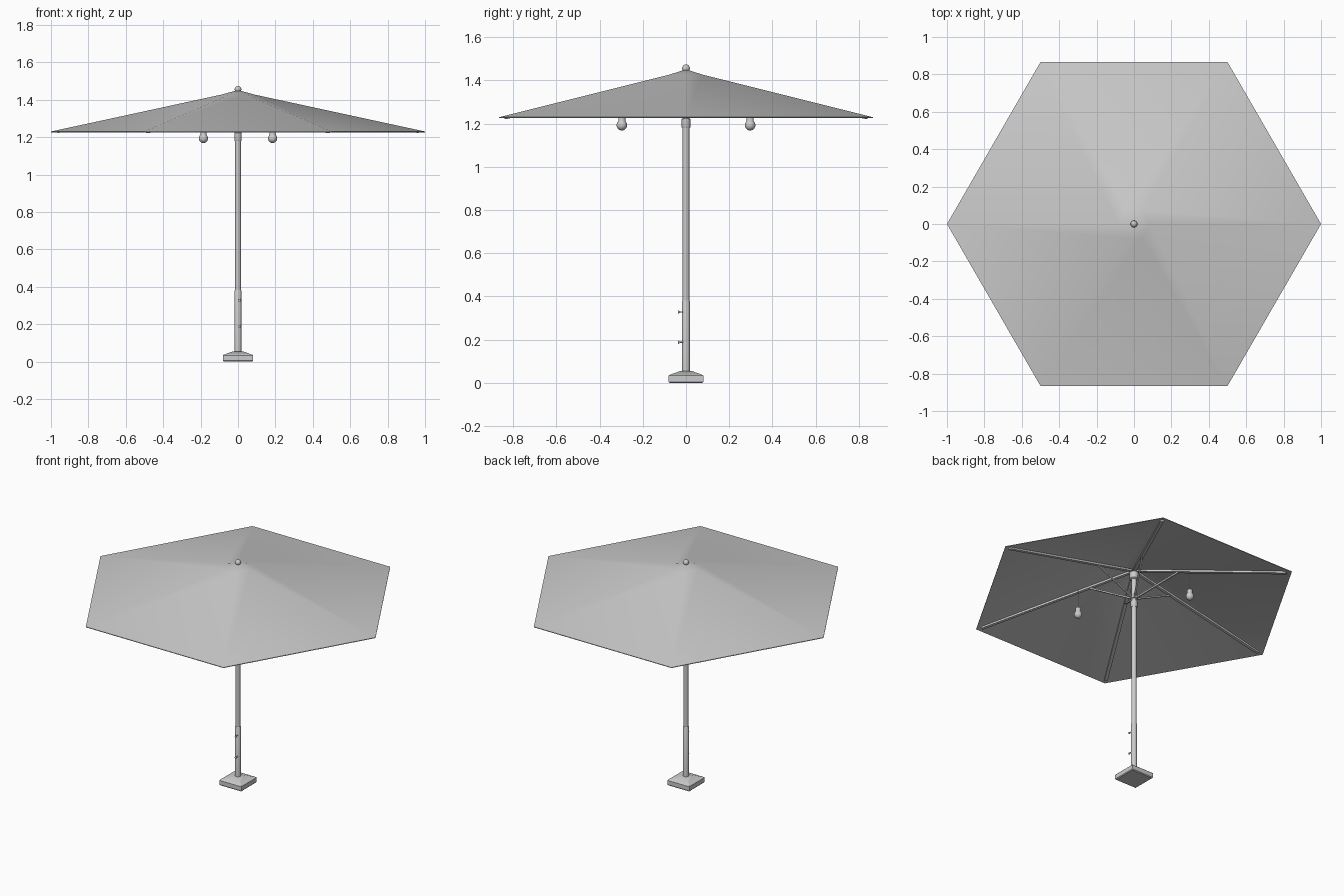
import bpy, bmesh, math
from mathutils import Vector, Matrix

cube = bpy.data.objects.get("Cube")
if cube:
    bpy.data.objects.remove(cube, do_unlink=True)

grey = bpy.data.materials.new("plain grey")
grey.use_nodes = True
tone = (0.6, 0.6, 0.6, 1)
grey.diffuse_color = tone
grey.node_tree.nodes["Principled BSDF"].inputs["Base Color"].default_value = tone


def finish(name, bm, angle=30):
    bmesh.ops.recalc_face_normals(bm, faces=bm.faces)
    mesh = bpy.data.meshes.new(name)
    bm.to_mesh(mesh)
    bm.free()
    mesh.materials.append(grey)
    obj = bpy.data.objects.new(name, mesh)
    bpy.context.collection.objects.link(obj)
    bpy.ops.object.select_all(action='DESELECT')
    obj.select_set(True)
    bpy.context.view_layer.objects.active = obj
    bpy.ops.object.shade_smooth_by_angle(angle=math.radians(angle))
    return obj


def lathe(name, profile, sides=24, matrix=None, turn=0.0, angle=30, closed=False):
    """Spin a (radius, height) profile; open ends are capped."""
    bm = bmesh.new()
    rings = []
    for r, z in profile:
        if r == 0:
            rings.append([bm.verts.new((0, 0, z))] * sides)
        else:
            rings.append([bm.verts.new((r * math.cos(turn + 2 * math.pi * i / sides),
                                        r * math.sin(turn + 2 * math.pi * i / sides), z))
                          for i in range(sides)])
    pairs = list(zip(rings, rings[1:]))
    for a, b in pairs:
        for i in range(sides):
            j = (i + 1) % sides
            bm.faces.new(list(dict.fromkeys((a[i], a[j], b[j], b[i]))))
    for ring in (rings[0], rings[-1]):
        if len(set(ring)) > 1:
            bm.faces.new(ring)
    if matrix:
        bm.transform(matrix)
    return finish(name, bm, angle)


def bar(name, start, end, width, height):
    """Square bar between two points, upright in cross-section."""
    start, end = Vector(start), Vector(end)
    along = end - start
    bm = bmesh.new()
    bmesh.ops.create_cube(bm, size=1)
    bm.transform(Matrix.Translation((start + end) / 2)
                 @ along.to_track_quat('Y', 'Z').to_matrix().to_4x4()
                 @ Matrix.Diagonal((width, along.length, height, 1)))
    return finish(name, bm)


def ball(r, z, start, end, steps=8):
    """Arc of profile points, angles measured from straight down."""
    return [(max(0, round(r * math.sin(a), 5)), z - r * math.cos(a))
            for a in (math.radians(start + (end - start) * i / steps) for i in range(steps + 1))]


# Square foot with a sloping top
q = math.sqrt(2)
lathe("base", [(0.076 * q, 0), (0.08 * q, 0.005), (0.08 * q, 0.033), (0.076 * q, 0.037),
               (0.026 * q, 0.055)], 4, turn=math.pi / 4, angle=20)

# Pole, lower sleeve, runner and top hub
lathe("pole", [(0.0155, 0.05), (0.0155, 1.42)])
lathe("lower_sleeve", [(0.018, 0.045), (0.018, 0.378), (0.016, 0.382)])
lathe("runner", [(0.0185, 1.18), (0.02, 1.183), (0.02, 1.222), (0.017, 1.225), (0.017, 1.235),
                 (0.023, 1.237), (0.023, 1.255), (0.017, 1.258)])
lathe("top_hub", [(0.018, 1.37), (0.026, 1.375), (0.026, 1.415), (0.018, 1.425)])

# Clamp screws on the sleeve
for i, z in enumerate((0.188, 0.328)):
    place = Matrix.Translation((0.008, -0.012, z)) @ Matrix.Rotation(math.pi / 2, 4, 'X')
    lathe(f"clamp_screw_{i + 1}", [(0.003, 0), (0.003, 0.014), (0.007, 0.022), (0.007, 0.024)],
          12, place)

# Six-sided canopy with a steeper crown and a thin turned-under skin
lathe("canopy", [(0, 1.444), (0.083, 1.423), (0.985, 1.229), (1, 1.226), (1, 1.230),
                 (0.085, 1.428), (0, 1.452)], 6, angle=40)
lathe("finial", [(0.009, 1.44)] + ball(0.018, 1.456, 30, 180))


def rib_height(r):
    return 1.418 - 0.198 * (r - 0.08) / 0.915


# Ribs under each fold, with struts back to the runner
for i in range(6):
    a = i * math.pi / 3
    out = Vector((math.cos(a), math.sin(a), 0))

    def at(r, z):
        return out * r + Vector((0, 0, z))

    bar(f"rib_{i + 1}", at(0.02, rib_height(0.02) - 0.005), at(0.965, rib_height(0.965) + 0.001),
        0.02, 0.012)
    bar(f"strut_{i + 1}", at(0.018, 1.246), at(0.28, rib_height(0.28) - 0.008), 0.009, 0.009)

# Two hanging bulbs on opposite ribs
for side, label in ((1, "left"), (-1, "right")):
    spot = Matrix.Translation((0.185 * side, -0.297 * side, 0))
    lathe(f"bulb_{label}", ball(0.0245, 1.193, 0, 130)
          + [(0.016, 1.215), (0.016, 1.236), (0.009, 1.241)], 20, spot)
    lathe(f"bulb_cord_{label}", [(0.002, 1.235), (0.002, rib_height(0.35))], 8, spot)
